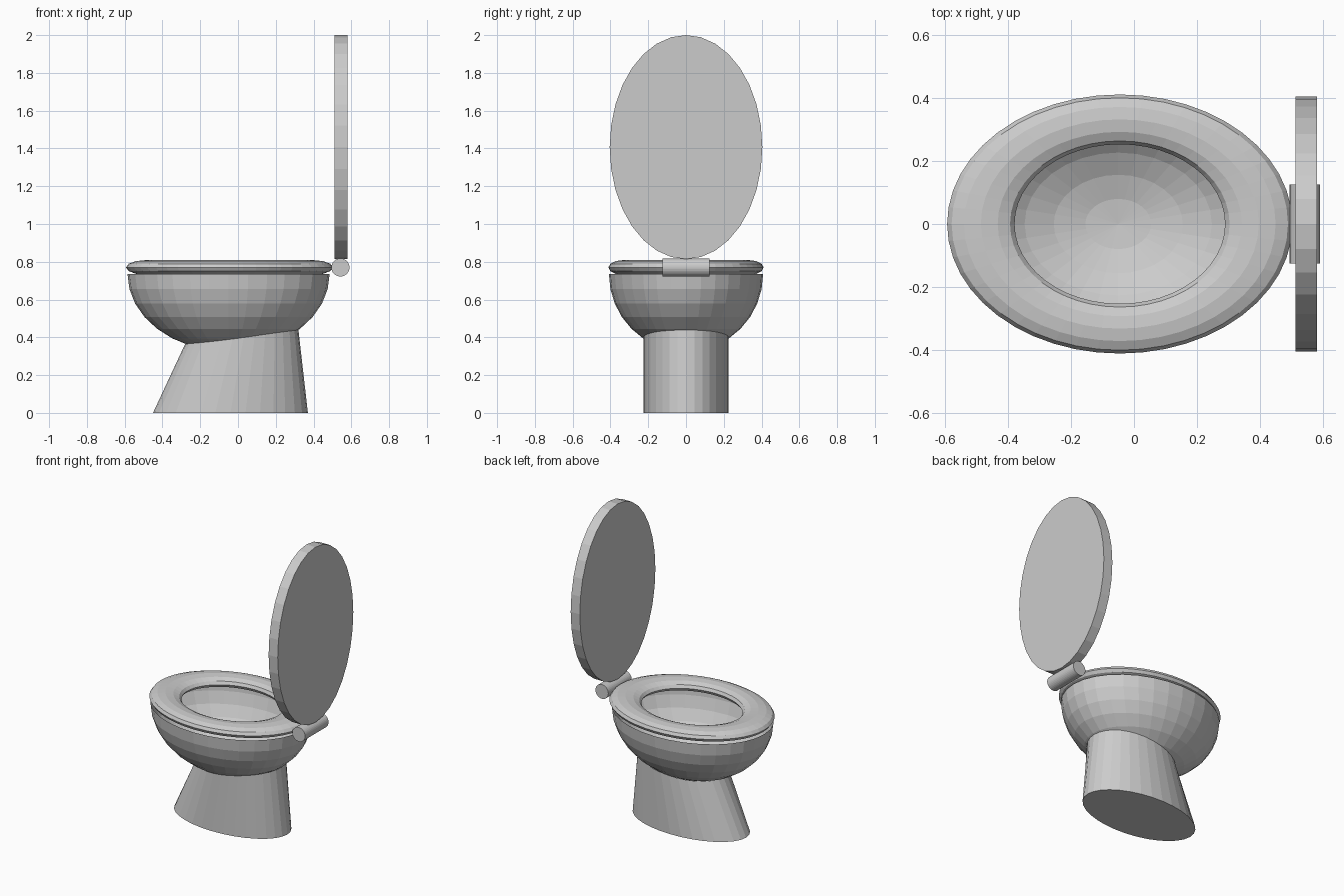
import bpy, bmesh
from math import cos, sin, pi, sqrt

if "Cube" in bpy.data.objects:
    bpy.data.objects.remove(bpy.data.objects["Cube"])

SIDES = 32
BOWL_C = (-0.05, 0.0, 0.735)     # centre of the bowl rim
BOWL_R = (0.535, 0.408, 0.41)    # half length, half width, depth


def finish(name, bm):
    bmesh.ops.recalc_face_normals(bm, faces=bm.faces)
    mesh = bpy.data.meshes.new(name)
    bm.to_mesh(mesh)
    bm.free()
    obj = bpy.data.objects.new(name, mesh)
    bpy.context.collection.objects.link(obj)
    return obj


def bridge(bm, a, b):
    n = len(a)
    for i in range(n):
        j = (i + 1) % n
        bm.faces.new((a[i], a[j], b[j], b[i]))


def cylinder(name, location, scale, rotation):
    bpy.ops.mesh.primitive_cylinder_add(vertices=SIDES, radius=1, depth=2,
                                        location=location, rotation=rotation)
    obj = bpy.context.object
    obj.name = name
    obj.scale = scale
    return obj


# Bowl: open lower half of a stretched sphere
bm = bmesh.new()
bmesh.ops.create_uvsphere(bm, u_segments=SIDES, v_segments=16, radius=1)
bmesh.ops.delete(bm, geom=[v for v in bm.verts if v.co.z > 0.01], context='VERTS')
bmesh.ops.scale(bm, vec=BOWL_R, verts=bm.verts)
bmesh.ops.translate(bm, vec=BOWL_C, verts=bm.verts)
finish("bowl", bm)


# Pedestal: slanted elliptical column trimmed to the underside of the bowl
def pedestal_point(a, z):
    left, right = -0.45 + 0.466 * z, 0.37 - 0.114 * z
    return ((left + right) / 2 + (right - left) / 2 * cos(a), 0.226 * sin(a), z)


def bowl_underside(x, y):
    u, v = (x - BOWL_C[0]) / BOWL_R[0], y / BOWL_R[1]
    return BOWL_C[2] - BOWL_R[2] * sqrt(max(0.0, 1 - u * u - v * v))


bm = bmesh.new()
base, top = [], []
for i in range(SIDES):
    a = 2 * pi * i / SIDES
    z = 0.4
    for _ in range(12):
        x, y, _z = pedestal_point(a, z)
        z = bowl_underside(x, y)
    base.append(bm.verts.new(pedestal_point(a, 0)))
    top.append(bm.verts.new(pedestal_point(a, z)))
bridge(bm, base, top)
bm.faces.new(base)
finish("pedestal", bm)

# Seat: flattened, stretched ring resting on the bowl rim
bm = bmesh.new()
rings = []
for k in range(12):
    t = 2 * pi * k / 12
    rx, ry = 0.441 + 0.107 * cos(t), 0.332 + 0.079 * cos(t)
    z = 0.77 + 0.039 * sin(t)
    rings.append([bm.verts.new((-0.045 + rx * cos(2 * pi * i / 48),
                                ry * sin(2 * pi * i / 48), z)) for i in range(48)])
for k in range(12):
    bridge(bm, rings[k], rings[(k + 1) % 12])
finish("seat", bm)

# Hinge barrel and raised oval lid
cylinder("hinge", (0.542, 0, 0.77), (0.048, 0.048, 0.125), (pi / 2, 0, 0))
cylinder("lid", (0.546, 0, 1.407), (0.593, 0.404, 0.034), (0, pi / 2, 0))
